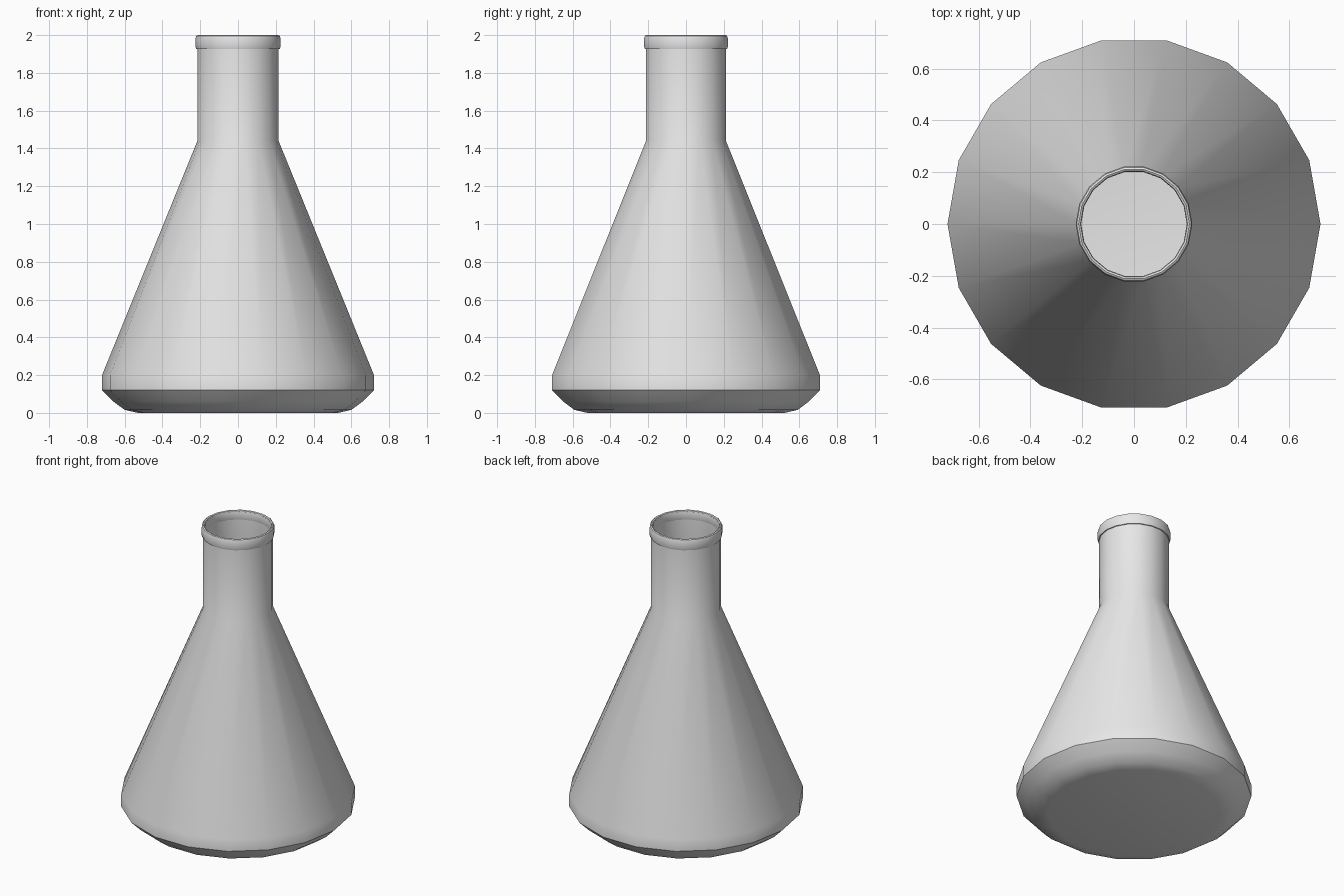
import bpy, math

if "Cube" in bpy.data.objects:
    bpy.data.objects.remove(bpy.data.objects["Cube"])

SIDES = 18

glass = bpy.data.materials.new("pale_grey_glass")
glass.use_nodes = True
colour = (0.8, 0.8, 0.8, 1)
glass.diffuse_color = colour
glass.node_tree.nodes["Principled BSDF"].inputs["Base Color"].default_value = colour


def lathe(name, profile, closed=False):
    """Spin a (radius, height) profile around z; radius 0 becomes a flat cap."""
    verts, faces, rings = [], [], []
    for r, z in profile:
        start = len(verts)
        for i in range(SIDES):
            a = math.tau * i / SIDES
            verts.append((r * math.cos(a), r * math.sin(a), z))
        rings.append(range(start, start + SIDES))
    pairs = list(zip(rings, rings[1:]))
    if closed:
        pairs.append((rings[-1], rings[0]))
    else:
        faces.append(tuple(reversed(rings[0])))
        faces.append(tuple(rings[-1]))
    for low, high in pairs:
        for i in range(SIDES):
            j = (i + 1) % SIDES
            faces.append((low[i], low[j], high[j], high[i]))
    mesh = bpy.data.meshes.new(name)
    mesh.from_pydata(verts, [], faces)
    mesh.materials.append(glass)
    obj = bpy.data.objects.new(name, mesh)
    bpy.context.collection.objects.link(obj)
    bpy.ops.object.select_all(action="DESELECT")
    obj.select_set(True)
    bpy.context.view_layer.objects.active = obj
    bpy.ops.object.shade_smooth_by_angle(angle=math.radians(40))
    return obj


# Flask wall: outside from base to mouth, then inside down to the floor
lathe("flask_body", [
    (0.53, 0.0), (0.6, 0.016), (0.66, 0.06), (0.72, 0.12), (0.72, 0.2),
    (0.215, 1.44), (0.215, 1.99),
    (0.205, 1.99), (0.205, 1.438), (0.708, 0.2), (0.708, 0.125),
    (0.655, 0.072), (0.598, 0.027), (0.53, 0.012),
])

# Rounded bead around the mouth
lathe("mouth_rim", [
    (0.21, 1.925), (0.221, 1.926), (0.225, 1.94), (0.225, 1.982),
    (0.221, 1.996), (0.214, 2.0), (0.207, 1.996), (0.204, 1.985),
    (0.204, 1.94),
], closed=True)
